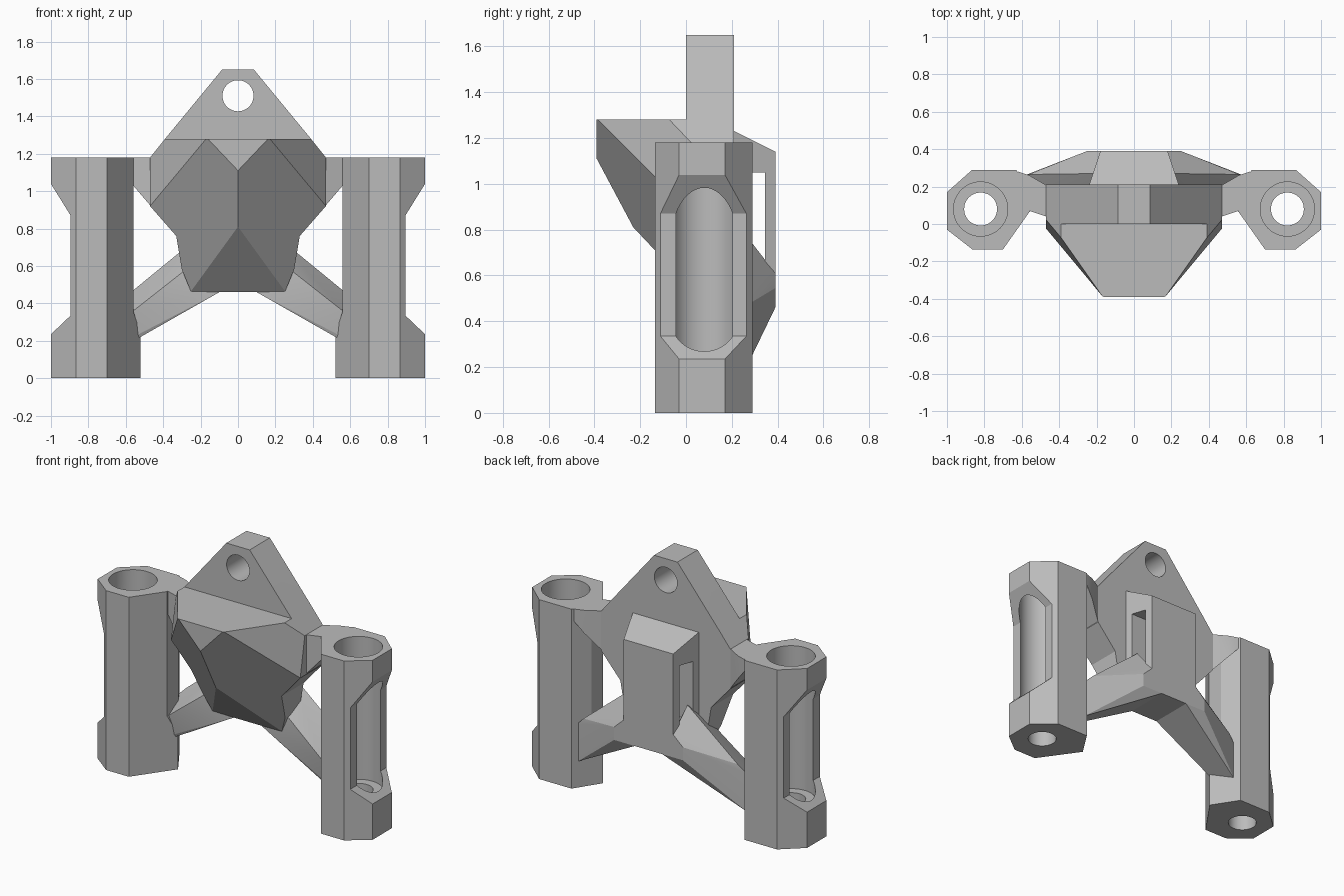
import bpy, bmesh, math
from mathutils import Vector

if "Cube" in bpy.data.objects:
    bpy.data.objects.remove(bpy.data.objects["Cube"], do_unlink=True)

grey = bpy.data.materials.new("plain grey")
grey.use_nodes = True
COLOUR = (0.5, 0.5, 0.5, 1)
grey.diffuse_color = COLOUR
grey.node_tree.nodes["Principled BSDF"].inputs["Base Color"].default_value = COLOUR


def finish(name, bm):
    bmesh.ops.recalc_face_normals(bm, faces=bm.faces)
    mesh = bpy.data.meshes.new(name)
    bm.to_mesh(mesh)
    bm.free()
    mesh.materials.append(grey)
    obj = bpy.data.objects.new(name, mesh)
    bpy.context.collection.objects.link(obj)
    return obj


def prism(name, profile, axis, lo, hi, planes=()):
    """Extrude a 2D profile along an axis, then trim it with (point, normal) planes."""
    place = {"x": lambda a, b: (lo, a, b), "y": lambda a, b: (a, lo, b),
             "z": lambda a, b: (a, b, lo)}[axis]
    bm = bmesh.new()
    face = bm.faces.new([bm.verts.new(place(*p)) for p in profile])
    moved = bmesh.ops.extrude_face_region(bm, geom=[face])["geom"]
    step = Vector([(hi - lo) * (a == axis) for a in "xyz"])
    bmesh.ops.translate(bm, vec=step, verts=[g for g in moved if isinstance(g, bmesh.types.BMVert)])
    bmesh.ops.recalc_face_normals(bm, faces=bm.faces)
    for co, no in planes:
        cut = bmesh.ops.bisect_plane(bm, geom=bm.verts[:] + bm.edges[:] + bm.faces[:], dist=1e-5,
                                     plane_co=co, plane_no=no, clear_outer=True)
        bmesh.ops.edgenet_fill(bm, edges=[g for g in cut["geom_cut"] if isinstance(g, bmesh.types.BMEdge)])
    return finish(name, bm)


def disc(x, y, radius, count=48):
    return [(x + radius * math.cos(i * math.tau / count), y + radius * math.sin(i * math.tau / count))
            for i in range(count)]


def hull(name, points):
    bm = bmesh.new()
    for p in points:
        bm.verts.new(p)
    out = bmesh.ops.convex_hull(bm, input=bm.verts[:])
    bmesh.ops.delete(bm, geom=[v for v in bm.verts if not v.link_faces], context="VERTS")
    bmesh.ops.dissolve_limit(bm, angle_limit=0.02, verts=bm.verts[:], edges=bm.edges[:])
    return finish(name, bm)


def activate(obj):
    bpy.ops.object.select_all(action="DESELECT")
    obj.select_set(True)
    bpy.context.view_layer.objects.active = obj


def carve(obj, *cutters):
    activate(obj)
    for cutter in cutters:
        mod = obj.modifiers.new("cut", "BOOLEAN")
        mod.operation, mod.solver, mod.object = "DIFFERENCE", "EXACT", cutter
        bpy.ops.object.modifier_apply(modifier=mod.name)
        bpy.data.objects.remove(cutter, do_unlink=True)


def mirror(obj):
    activate(obj)
    mod = obj.modifiers.new("mirror", "MIRROR")
    mod.use_mirror_merge = False
    bpy.ops.object.modifier_apply(modifier=mod.name)


# Side columns: faceted tubes, notched outside and flattened inside
column = prism("side_columns", [(1, -.03), (.865, -.135), (.7, -.135), (.52, .12), (.63, .29),
                                (.865, .29), (1, .17)], "z", 0, 1.18)
carve(column,
      prism("notch", [(1.1, 1.2), (.895, .87), (.895, .335), (1.1, .14)], "y", -.5, .5),
      prism("inner_flat", [(.4, -.1), (.52, .23), (.56, .36), (.56, 1.3), (.4, 1.3)], "y", -.5, .5),
      prism("bore", disc(.82, .08, .145), "z", .24, 1.4),
      prism("screw_hole", disc(.82, .08, .088), "z", -.2, .4))
mirror(column)

# Central body: hanger plate merging into a faceted front wedge
half = [(.085, 1.65), (.39, 1.28), (.47, 1.18), (.47, .92), (.33, .76), (.30, .58), (.25, .46)]
outline = half + [(-x, z) for x, z in reversed(half)]
planes = [((0, -.23, .81), (0, -.35, -.33))]
for s in (1, -1):
    planes += [((0, -.39, 1.11), (s * .287, -.51, -.272)),
               ((s * .385, -.08, 1.28), (s * .305, -.215, .039))]
body = prism("hanger_body", outline, "y", -.39, .21, planes)
carve(body,
      prism("front_clearance", [(-1, 1.28), (1, 1.28), (1, 2), (-1, 2)], "y", -1, 0),
      prism("hanging_hole", disc(0, 1.51, .083), "y", -.5, .5))

# Upper arms between body and columns, undersides slanted
arm = prism("upper_arms", [(.3, .04), (.47, .04), (.56, .07), (.62, .09), (.62, .28), (.56, .26),
                           (.47, .208), (.3, .208)], "z", .7, 1.18,
            [((.56, 1.03, 0), (.27, 0, -.23)) and ((.56, 0, 1.03), (.27, 0, -.23))])
mirror(arm)

# Rear block with a sloped top and a strap slot running across
block = prism("rear_block", [(.1, .46), (.39, .46), (.39, 1.14), (.21, 1.23), (.1, 1.23)], "x", -.24, .24,
              [((s * .18, .39, 0), (s * .18, .06, 0)) for s in (1, -1)])
carve(block, prism("slot", [(.25, .66), (.345, .66), (.345, 1.05), (.25, 1.05)], "x", -.5, .5))

# Lower struts running from the rear block down to the columns
strut = hull("lower_struts", [
    (.2, .27, .765), (.18, .39, .61), (.25, .39, .545), (.25, .39, .46), (0.1, .39, .46), (0.1, .1, .46),
    (.25, .1, .46), (.28, .1, .58), (.56, .265, .47), (.54, .265, .23), (.54, .1, .23), (.56, .08, .36),
    (.61, .25, .42), (.61, .25, .17), (.61, .11, .17), (.61, .11, .32)])
mirror(strut)

for obj in (column, body, arm, block, strut):
    activate(obj)
    bpy.ops.object.shade_smooth_by_angle(angle=math.radians(12))
